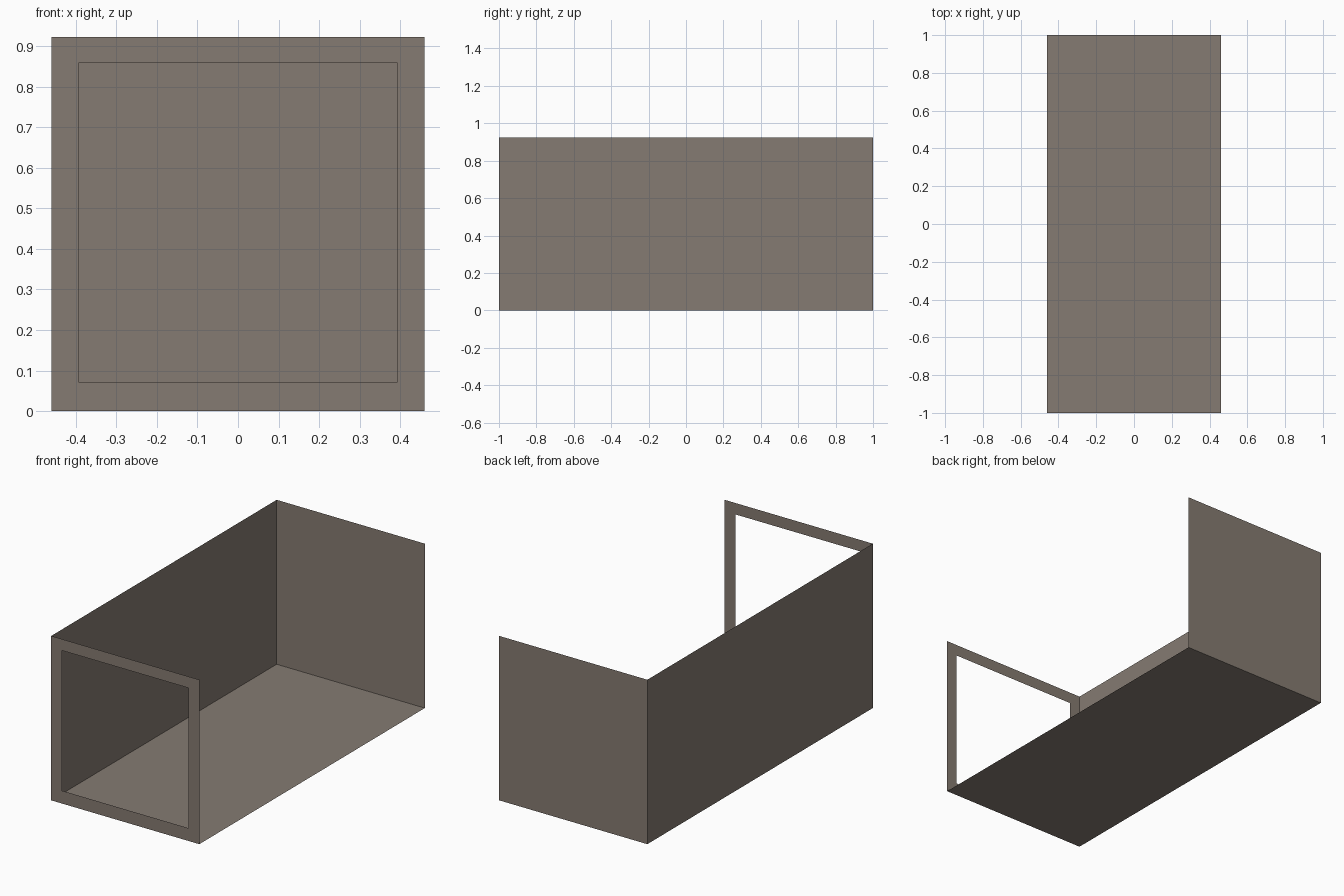
import bpy
import bmesh

if "Cube" in bpy.data.objects:
    bpy.data.objects.remove(bpy.data.objects["Cube"])

# Overall size of the open crate-like shell
X, Y, H = 0.46, 1.0, 0.923

mat = bpy.data.materials.new("warm grey")
mat.diffuse_color = (0.235, 0.198, 0.168, 1.0)
mat.use_nodes = True
mat.node_tree.nodes["Principled BSDF"].inputs["Base Color"].default_value = mat.diffuse_color


def sheet(name, rings):
    """Flat sheet from an outline; a second outline makes a framed opening."""
    bm = bmesh.new()
    loops = [[bm.verts.new(p) for p in ring] for ring in rings]
    if len(loops) == 1:
        bm.faces.new(loops[0])
    else:
        outer, inner = loops
        for i in range(4):
            j = (i + 1) % 4
            bm.faces.new((outer[i], outer[j], inner[j], inner[i]))
    mesh = bpy.data.meshes.new(name)
    bm.to_mesh(mesh)
    bm.free()
    mesh.materials.append(mat)
    obj = bpy.data.objects.new(name, mesh)
    bpy.context.collection.objects.link(obj)
    return obj


def upright(y, x0, x1, z0, z1):
    """Rectangle facing the front."""
    return [(x0, y, z0), (x1, y, z0), (x1, y, z1), (x0, y, z1)]


# Floor, long left wall and back wall; top and right side stay open
sheet("floor", [[(-X, -Y, 0), (X, -Y, 0), (X, Y, 0), (-X, Y, 0)]])
sheet("left_wall", [[(-X, -Y, 0), (-X, Y, 0), (-X, Y, H), (-X, -Y, H)]])
sheet("back_wall", [upright(Y, -X, X, 0, H)])

# Front frame with its square opening
sheet("front_frame", [upright(-Y, -X, X, 0, H),
                      upright(-Y, -0.393, 0.394, 0.072, 0.859)])
